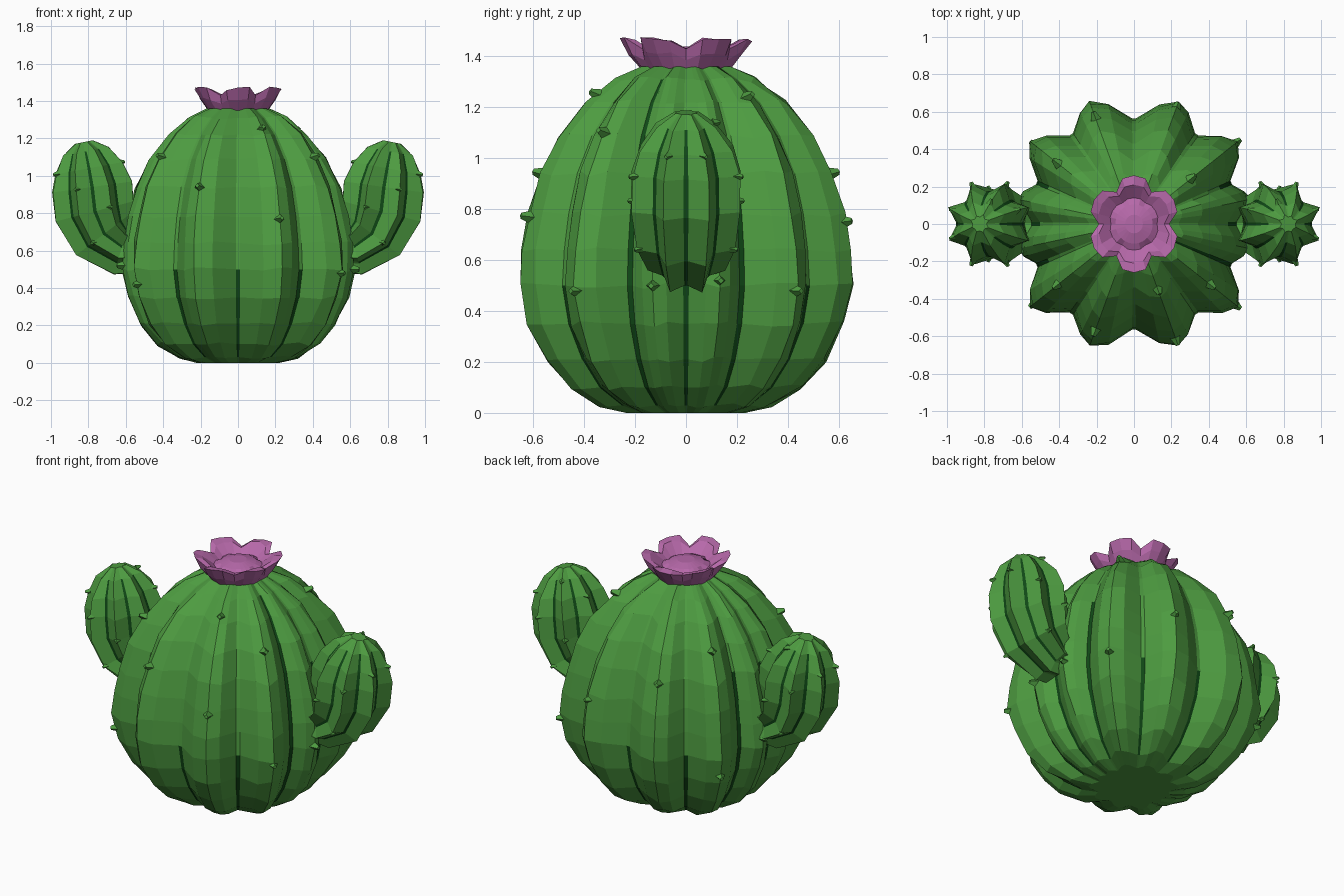
import bpy, bmesh, math, random
from mathutils import Vector

if "Cube" in bpy.data.objects:
    bpy.data.objects.remove(bpy.data.objects["Cube"])

random.seed(4)

def material(name, col):
    m = bpy.data.materials.new(name)
    m.diffuse_color = (*col, 1)
    m.use_nodes = True
    m.node_tree.nodes["Principled BSDF"].inputs["Base Color"].default_value = m.diffuse_color
    return m

GREEN = material("cactus green", (0.075, 0.33, 0.052))
DARK = material("groove dark green", (0.005, 0.065, 0.008))
PINK = material("flower pink", (0.47, 0.14, 0.40))

def make_object(name, bm, mats):
    bmesh.ops.recalc_face_normals(bm, faces=bm.faces[:])
    me = bpy.data.meshes.new(name)
    bm.to_mesh(me)
    bm.free()
    for m in mats:
        me.materials.append(m)
    ob = bpy.data.objects.new(name, me)
    bpy.context.collection.objects.link(ob)
    return ob

def loft(bm, rings, rule=lambda i, j: 0):
    """Skin closed rings of points, capping both ends."""
    vs = [[bm.verts.new(p) for p in r] for r in rings]
    n = len(rings[0])
    for i in range(len(vs) - 1):
        for j in range(n):
            k = (j + 1) % n
            f = bm.faces.new((vs[i][j], vs[i][k], vs[i + 1][k], vs[i + 1][j]))
            f.material_index = rule(i, j)
    bm.faces.new(vs[0][::-1])
    bm.faces.new(vs[-1])

def spike(bm, pos, direction, size=0.03):
    """Small blunt four-sided thorn."""
    d = Vector(direction).normalized()
    rot = d.to_track_quat('Z', 'Y').to_matrix().to_4x4()
    rot.translation = Vector(pos) + d * size * 0.3
    bmesh.ops.create_cone(bm, cap_ends=True, segments=4, radius1=size * 0.95,
                          radius2=size * 0.4, depth=size * 1.6, matrix=rot)

def jit(a):
    return random.uniform(-a, a)

# ---- barrel body: cross-section of one quadrant, mirrored round
# (angle, radius) alternating valley, rib tip, valley ...
quad = [(0, .57), (12, .635), (23, .565), (38.5, .705), (55, .585), (70, .695)]
q2 = [(90, .565)] + [(180 - a, r) for a, r in quad[::-1]]
half = quad + q2[:-1]
knots = half + [(a + 180, r) for a, r in half]

def section():
    """Each rib: groove edge, shoulder, tip, shoulder, groove edge."""
    pts = []
    n = len(knots)
    for t in range(1, n, 2):
        (a0, r0), (a1, r1), (a2, r2) = knots[t - 1], knots[t], knots[(t + 1) % n]
        if a2 < a1:
            a2 += 360
        pts += [(a0 + 1.1, r0), (a0 + (a1 - a0) * .6, r0 + (r1 - r0) * .7), (a1, r1),
                (a2 - (a2 - a1) * .6, r2 + (r1 - r2) * .7), (a2 - 1.1, r2)]
    return pts

profile = [(0, .36), (.03, .52), (.10, .70), (.21, .84), (.35, .95), (.50, 1.0),
           (.64, .985), (.78, .95), (.94, .88), (1.09, .76), (1.22, .60),
           (1.31, .42), (1.36, .27)]

sec = section()
rings = []
for z, s in profile:
    ring = []
    for k, (a, r) in enumerate(sec):
        edge = z in (0, 1.36) or k % 5 in (0, 4)
        rr = s * r + (0 if edge else jit(.007))
        zz = z + (0 if edge else jit(.012))
        ring.append((rr * math.cos(math.radians(a)), rr * math.sin(math.radians(a)), zz))
    rings.append(ring)

def body_rule(i, j):
    if j % 5 != 4 or not 1 <= i <= 10:
        return 0
    x_side = (j // 5) in (0, 2, 3, 5, 6, 8, 9, 11)
    front_right = (j // 5) == 10
    side = abs(math.cos(math.radians(sec[j][0]))) > .85
    return 1 if i < 5 or front_right or (side and i < 8) else 0

bm = bmesh.new()
loft(bm, rings, body_rule)
make_object("body", bm, [GREEN, DARK])

# ---- thorns on the body ribs
def scale_at(z):
    for (z0, s0), (z1, s1) in zip(profile, profile[1:]):
        if z0 <= z <= z1:
            return s0 + (s1 - s0) * (z - z0) / (z1 - z0)

bm = bmesh.new()
tips = [k for k in knots[1::2]]
heights = [(.52,), (.48, 1.24), (.75,), (.94,), (.40, 1.1), (.55,),
           (.52,), (.42, 1.1), (.94,), (.77, 1.25), (.48, 1.1), (.50,)]
for (a, r), hs in zip(tips, heights):
    c, s = math.cos(math.radians(a)), math.sin(math.radians(a))
    for z in hs:
        q = scale_at(z) * r - .005
        spike(bm, (q * c, q * s, z), (c, s, (z - .55) * .6))
make_object("body_thorns", bm, [GREEN])

# ---- upturned arms: ribbed tube along a bent path, (x, z, rib radius)
path = [(.48, .62, .14), (.62, .62, .165), (.715, .69, .205), (.765, .81, .232),
        (.78, .94, .228), (.797, 1.04, .195), (.815, 1.13, .13), (.825, 1.18, .05)]
arm_rings, frames = [], []
for i, (x, z, r) in enumerate(path):
    a, b = path[max(i - 1, 0)], path[min(i + 1, len(path) - 1)]
    t = Vector((b[0] - a[0], 0, b[1] - a[1])).normalized()
    n = Vector((t.z, 0, -t.x))
    frames.append((Vector((x, 0, z)), n, r))
    ring = []
    for k in range(8):
        for da, f in ((3, .76), (22.5, 1), (42, .76)):
            ang = math.radians(k * 45 + da)
            rr = r * f + (jit(.006) if f == 1 else 0)
            ring.append(Vector((x, 0, z)) + rr * (n * math.cos(ang) + Vector((0, math.sin(ang), 0))))
    arm_rings.append(ring)

for side, sx in (("right", 1), ("left", -1)):
    bm = bmesh.new()
    loft(bm, arm_rings, lambda i, j: 1 if j % 3 == 2 and 1 <= i <= 5 else 0)
    for i, k in ((2, 1), (2, 6), (3, 2), (3, 5), (4, 1), (4, 6), (5, 0), (5, 7), (5, 3), (6, 2)):
        c, n, r = frames[i]
        ang = math.radians(k * 45 + 22.5)
        d = n * math.cos(ang) + Vector((0, math.sin(ang), 0))
        spike(bm, c + d * (r - .008), d, .02)
    for v in bm.verts:
        v.co.x *= sx
    make_object(side + "_arm", bm, [GREEN, DARK])

# ---- flower: six-petalled open bowl with a raised heart
# (radius, height, how strongly the notches cut in)
bowl = [(.12, 1.325, 0), (.17, 1.345, .3), (.225, 1.41, .7), (.26, 1.465, 1),
        (.21, 1.46, .8), (.14, 1.41, .3), (.105, 1.425, 0), (.05, 1.44, 0)]
rings = []
for r, z, cut in bowl:
    ring = []
    for k in range(24):
        ang = math.radians(60 + k * 15)
        f = 1 - cut * (.24, .03, 0, .03)[k % 4]
        dz = -.035 * cut if k % 4 == 0 else jit(.012) * cut
        ring.append((r * f * math.cos(ang) * .95, r * f * math.sin(ang), z + dz))
    rings.append(ring)
bm = bmesh.new()
loft(bm, rings)
make_object("flower", bm, [PINK])
